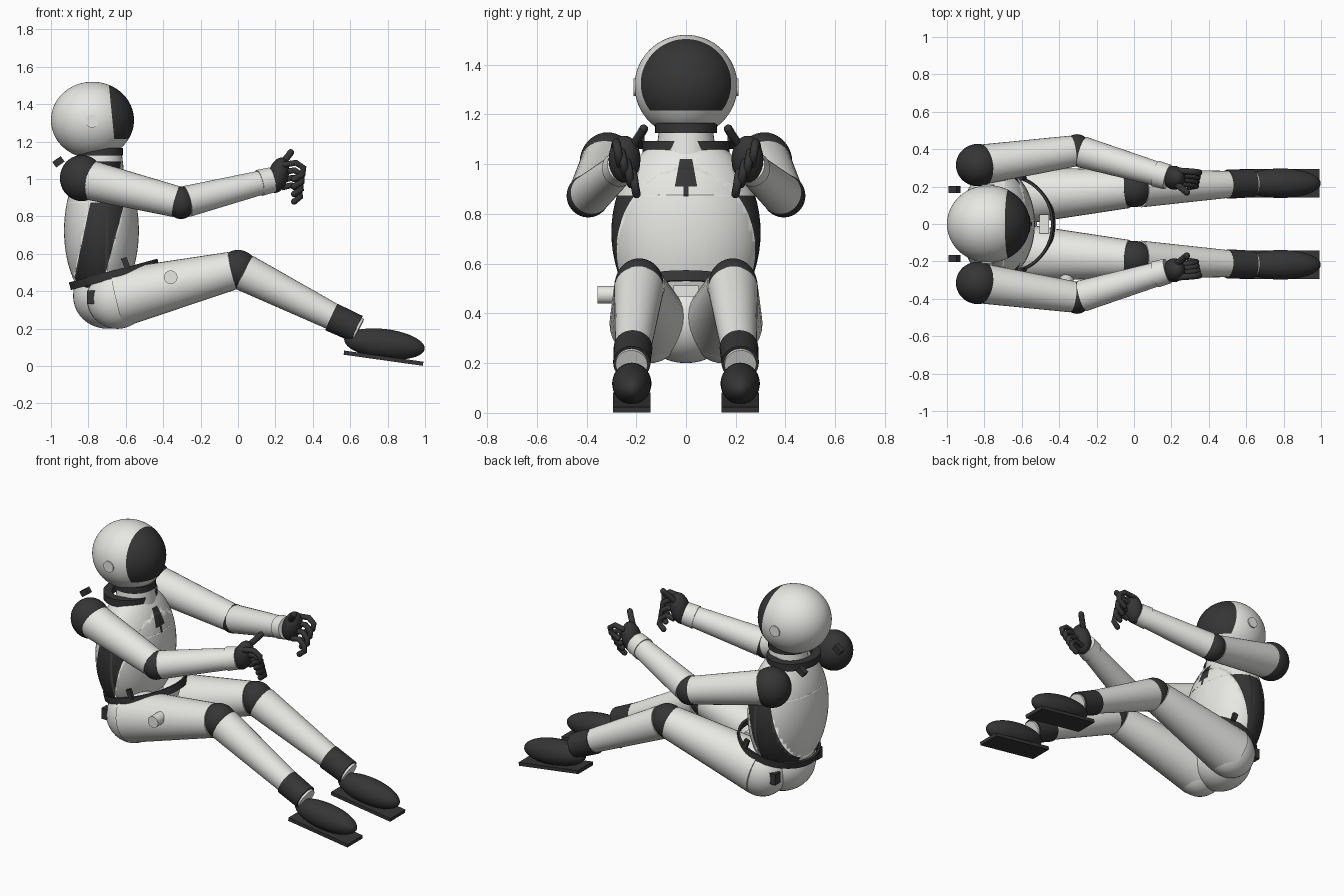
import bpy, bmesh, math
from mathutils import Matrix, Vector

if "Cube" in bpy.data.objects:
    bpy.data.objects.remove(bpy.data.objects["Cube"])


def material(name, rgb):
    m = bpy.data.materials.new(name)
    m.diffuse_color = (*rgb, 1)
    m.use_nodes = True
    m.node_tree.nodes["Principled BSDF"].inputs["Base Color"].default_value = m.diffuse_color
    return m


WHITE = material("suit_white", (0.80, 0.80, 0.775))
DARK = material("charcoal", (0.036, 0.036, 0.036))


def finish(name, bm, mat, smooth=True):
    bmesh.ops.recalc_face_normals(bm, faces=bm.faces)
    me = bpy.data.meshes.new(name)
    bm.to_mesh(me)
    bm.free()
    me.materials.append(mat)
    me.materials.append(DARK if mat is WHITE else WHITE)
    if smooth:
        me.shade_smooth()
        me.set_sharp_from_angle(angle=math.radians(40))
    ob = bpy.data.objects.new(name, me)
    bpy.context.collection.objects.link(ob)
    return ob


def place(loc, scale, tilt=0.0):
    """Location, tilt about y and scale as one matrix."""
    return (Matrix.Translation(loc) @ Matrix.Rotation(tilt, 4, 'Y')
            @ Matrix.Diagonal((*scale, 1)))


def ball(name, loc, scale, mat, tilt=0.0, seg=40):
    bm = bmesh.new()
    bmesh.ops.create_uvsphere(bm, u_segments=seg, v_segments=seg // 2, radius=1,
                              matrix=place(loc, scale, tilt))
    return finish(name, bm, mat)


def box(name, loc, size, mat, tilt=0.0):
    bm = bmesh.new()
    bmesh.ops.create_cube(bm, size=1, matrix=place(loc, size, tilt))
    return finish(name, bm, mat, False)


def limb(name, a, b, r1, r2, mat, seg=32):
    a, b = Vector(a), Vector(b)
    d = b - a
    bm = bmesh.new()
    bmesh.ops.create_cone(
        bm, cap_ends=True, segments=seg, radius1=r1, radius2=r2, depth=d.length,
        matrix=Matrix.Translation((a + b) / 2) @ d.to_track_quat('Z', 'Y').to_matrix().to_4x4())
    return finish(name, bm, mat)


def band(name, loc, rx, ry, height, thick, mat, tilt=0.0):
    """Hollow oval ring with a rectangular section."""
    bm = bmesh.new()
    rings, n = [], 56
    M = place(loc, (1, 1, 1), tilt)
    for off, z in ((0, -1), (0, 1), (-thick, 1), (-thick, -1)):
        rings.append([bm.verts.new(M @ Vector(((rx + off) * math.cos(t), (ry + off) * math.sin(t),
                                               z * height / 2)))
                      for t in (2 * math.pi * i / n for i in range(n))])
    for k in range(4):
        p, q = rings[k], rings[(k + 1) % 4]
        for i in range(n):
            bm.faces.new((p[i], p[(i + 1) % n], q[(i + 1) % n], q[i]))
    return finish(name, bm, mat)


def tube(name, pts, r, mat):
    cu = bpy.data.curves.new(name, 'CURVE')
    cu.dimensions = '3D'
    cu.bevel_depth, cu.bevel_resolution, cu.use_fill_caps = r, 3, True
    sp = cu.splines.new('POLY')
    sp.points.add(len(pts) - 1)
    for p, c in zip(sp.points, pts):
        p.co = (*c, 1)
    sp.use_smooth = True
    cu.materials.append(mat)
    ob = bpy.data.objects.new(name, cu)
    bpy.context.collection.objects.link(ob)
    # rounded tip
    ball(name + "_tip", pts[-1], (r, r, r), mat, seg=12)


def paint(ob, planes):
    """Cut along planes (point, normal); faces on the positive side of all get slot 1."""
    planes = [(Vector(p), Vector(n)) for p, n in planes]
    bm = bmesh.new()
    bm.from_mesh(ob.data)
    for p, n in planes:
        bmesh.ops.bisect_plane(bm, geom=bm.verts[:] + bm.edges[:] + bm.faces[:],
                               plane_co=p, plane_no=n)
    for f in bm.faces:
        c = f.calc_center_median()
        if all((c - p).dot(n) > 0 for p, n in planes):
            f.material_index = 1
    bm.to_mesh(ob.data)
    bm.free()


# helmet with dark visor and ear discs
helmet = ball("helmet", (-0.778, 0, 1.315), (0.222, 0.207, 0.205), WHITE, seg=64)
paint(helmet, [((-0.675, 0, 1.35), (1, 0, 0.10)), ((-0.6, 0, 1.215), (0, 0, 1))])
for s in (1, -1):
    limb("ear_disc", (-0.78, s * 0.19, 1.31), (-0.78, s * 0.211, 1.31), 0.035, 0.035, WHITE)

# neck rings and shoulder yoke
limb("neck", (-0.73, 0, 1.0), (-0.73, 0, 1.13), 0.125, 0.11, WHITE)
limb("neck_seal", (-0.74, 0, 1.125), (-0.74, 0, 1.165), 0.125, 0.125, DARK)
band("yoke", (-0.77, 0, 1.07), 0.15, 0.175, 0.045, 0.05, DARK)

# torso with side panels and chest marking
torso = ball("torso", (-0.73, 0, 0.725), (0.2, 0.3, 0.395), WHITE, seg=64)
for s in (1, -1):
    paint(torso, [((0, s * 0.08, 0), (0, s, 0)), ((-0.86, 0, 0.54), (0.33, 0, -0.07)),
                  ((-0.71, 0, 0.49), (-0.37, 0, 0.10)), ((0, 0, 0.875), (0, 0, -1))])
paint(torso, [((-0.7, 0, 0), (1, 0, 0)), ((0, 0, 0.91), (0, 0, 1)), ((0, 0, 1.02), (0, 0, -1)),
              ((0, 0.045, 0.91), (0, -0.11, -0.02)), ((0, -0.045, 0.91), (0, 0.11, -0.02))])
paint(torso, [((-0.7, 0, 0), (1, 0, 0)), ((0, 0, 0.87), (0, 0, 1)), ((0, 0, 0.93), (0, 0, -1)),
              ((0, 0.01, 0), (0, -1, 0)), ((0, -0.01, 0), (0, 1, 0))])

# pelvis, belt and fittings
ball("pelvis", (-0.7, 0, 0.375), (0.182, 0.2, 0.175), WHITE)
band("belt", (-0.662, 0, 0.49), 0.245, 0.258, 0.042, 0.014, DARK, -math.radians(15))
box("belt_buckle", (-0.48, 0, 0.49), (0.05, 0.1, 0.045), WHITE)
limb("thigh_knob", (-0.36, -0.25, 0.475), (-0.36, -0.355, 0.475), 0.036, 0.036, WHITE)

for s in (1, -1):
    # back fittings and hip tabs
    box("back_fitting", (-0.96, s * 0.185, 1.092), (0.055, 0.036, 0.036), DARK, -math.radians(35))
    box("hip_tab", (-0.78, s * 0.215, 0.368), (0.055, 0.05, 0.07), DARK)
    box("belt_clip", (-0.6, s * 0.245, 0.55), (0.03, 0.02, 0.06), DARK, -math.radians(20))

    # leg
    hip, knee = (-0.645, s * 0.15, 0.362), (0, s * 0.188, 0.517)
    ball("hip", hip, (0.163, 0.145, 0.163), WHITE)
    limb("thigh", hip, (-0.03, s * 0.187, 0.51), 0.158, 0.102, WHITE)
    ball("knee", knee, (0.104, 0.098, 0.104), DARK)
    limb("shin", (0.035, s * 0.189, 0.5), (0.645, s * 0.219, 0.194), 0.1, 0.064, WHITE)
    limb("boot_cuff", (0.5, s * 0.213, 0.262), (0.635, s * 0.218, 0.2), 0.078, 0.075, DARK)
    ball("boot", (0.783, s * 0.218, 0.118), (0.217, 0.079, 0.08), DARK, math.radians(7))
    box("sole", (0.778, s * 0.218, 0.042), (0.428, 0.152, 0.022), DARK, math.radians(8))

    # arm
    shoulder, elbow = (-0.835, s * 0.315, 1.005), (-0.305, s * 0.393, 0.873)
    ball("shoulder", shoulder, (0.117, 0.113, 0.123), DARK)
    limb("upper_arm", shoulder, (-0.33, s * 0.389, 0.879), 0.108, 0.084, WHITE)
    ball("elbow", elbow, (0.078, 0.087, 0.087), DARK)
    limb("forearm", (-0.275, s * 0.384, 0.88), (0.14, s * 0.263, 0.985), 0.084, 0.064, WHITE)
    limb("wrist_cuff", (0.115, s * 0.27, 0.979), (0.18, s * 0.251, 0.995), 0.071, 0.068, WHITE)

    # glove with four curled fingers and a raised thumb
    ball("palm", (0.215, s * 0.247, 1.02), (0.055, 0.064, 0.097), DARK, math.radians(15), 24)
    for i in range(4):
        y, z = 0.285 - 0.022 * i, 1.075 - 0.04 * i
        reach = 0.02 - 0.008 * i
        path = [(0.235, z), (0.29 + reach, z + 0.012), (0.33 + reach, z - 0.015),
                (0.335 + reach * 0.5, z - 0.05), (0.30, z - 0.075)]
        tube("finger", [(x, s * (y - 0.005 * k), h) for k, (x, h) in enumerate(path)], 0.017, DARK)
    tube("thumb", [(0.215, s * 0.225, 1.06), (0.245, s * 0.2, 1.095), (0.27, s * 0.18, 1.125),
                   (0.282, s * 0.17, 1.142)], 0.018, DARK)
